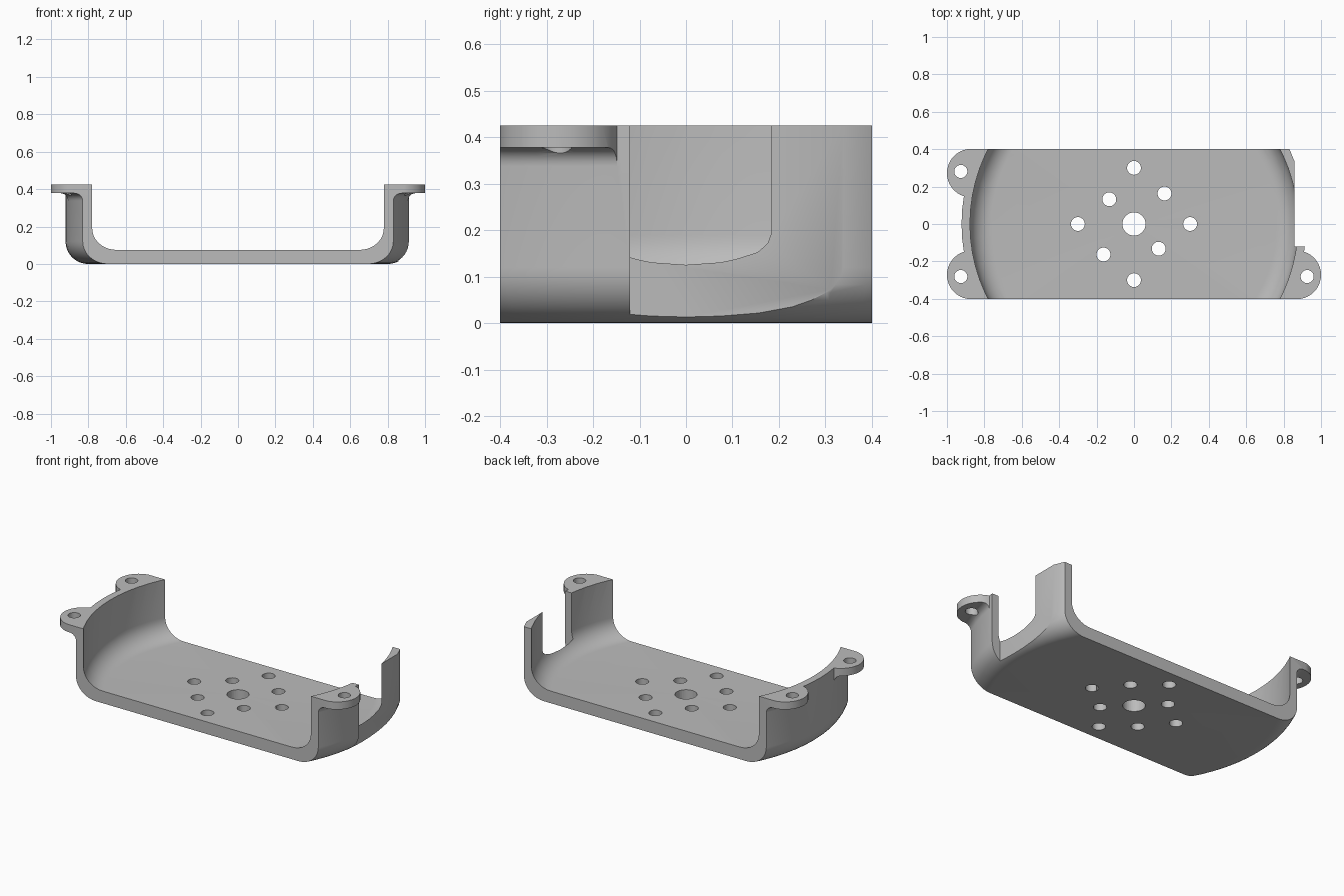
import bpy, bmesh
from math import sin, cos, pi, radians

if "Cube" in bpy.data.objects:
    bpy.data.objects.remove(bpy.data.objects["Cube"], do_unlink=True)

HALF_DEPTH, HEIGHT, FLOOR = 0.4, 0.425, 0.075
R_OUT, R_IN = 0.922, 0.877


def arc(cx, cy, r, start, end, n=10):
    """Points on an arc, angles in degrees."""
    steps = [radians(start + (end - start) * i / n) for i in range(n + 1)]
    return [(cx + r * cos(a), cy + r * sin(a)) for a in steps]


def finish(name, bm):
    bmesh.ops.remove_doubles(bm, verts=bm.verts, dist=1e-5)
    bmesh.ops.recalc_face_normals(bm, faces=bm.faces)
    mesh = bpy.data.meshes.new(name)
    bm.to_mesh(mesh)
    bm.free()
    obj = bpy.data.objects.new(name, mesh)
    bpy.context.collection.objects.link(obj)
    return obj


def lathe(name, profile, segments=72):
    """Spin a closed (radius, z) profile about the vertical axis."""
    bm = bmesh.new()
    verts = [bm.verts.new((r, 0, z)) for r, z in profile]
    pairs = zip(verts, verts[1:] + verts[:1])
    edges = [bm.edges.new(p) for p in pairs
             if p[0].co.x > 0 or p[1].co.x > 0]
    bmesh.ops.spin(bm, geom=verts + edges, cent=(0, 0, 0), axis=(0, 0, 1),
                   angle=2 * pi, steps=segments)
    return finish(name, bm)


def prism(name, outline, z0, z1):
    """Extrude an (x, y) outline between two heights."""
    bm = bmesh.new()
    face = bm.faces.new([bm.verts.new((x, y, z0)) for x, y in outline])
    new = bmesh.ops.extrude_face_region(bm, geom=[face])["geom"]
    top = [v for v in new if isinstance(v, bmesh.types.BMVert)]
    bmesh.ops.translate(bm, verts=top, vec=(0, 0, z1 - z0))
    return finish(name, bm)


def block(name, x0, x1, y0, y1, z0, z1):
    return prism(name, [(x0, y0), (x1, y0), (x1, y1), (x0, y1)], z0, z1)


def combine(target, tool, operation, keep=False):
    mod = target.modifiers.new("cut", "BOOLEAN")
    mod.operation, mod.solver, mod.object = operation, "EXACT", tool
    bpy.context.view_layer.objects.active = target
    bpy.ops.object.modifier_apply(modifier=mod.name)
    if not keep:
        bpy.data.objects.remove(tool, do_unlink=True)


def drill(target, x, y, r):
    hole = prism("hole", arc(x, y, r, 0, 348.75, 31), -0.2, 0.7)
    combine(target, hole, "DIFFERENCE")


# Outer body with rounded lower rim
ro = 0.12
tray = lathe("mounting_tray", [(0, 0)] + arc(R_OUT - ro, ro, ro, -90, 0)
             + [(R_OUT, 0.5), (0, 0.5)])

# Screw ears with a concave fillet underneath
flange = lathe("flange", [(0.89, 0.5), (0.89, 0.33), (R_OUT - 0.004, 0.335)]
               + arc(R_OUT + 0.04, 0.338, 0.04, 180, 90, 6)
               + [(1.3, 0.378), (1.3, 0.5)])
ears = [(-1, -1), (-1, 1), (1, -1)]
for sx, sy in ears:
    outline = [(0.7, 0.142)] + arc(0.87, 0.272, 0.13, -90, 90, 20) + [(0.7, 0.402)]
    ear = prism("ear", [(sx * x, sy * y) for x, y in outline], 0.3, 0.6)
    combine(ear, flange, "INTERSECT", keep=True)
    combine(tray, ear, "UNION")
bpy.data.objects.remove(flange, do_unlink=True)

# Hollow with rounded floor edge
ri = 0.115
hollow = lathe("hollow", [(0, FLOOR)] + arc(R_IN - ri, FLOOR + ri, ri, -90, 0)
               + [(R_IN, 0.8), (0, 0.8)])
combine(tray, hollow, "DIFFERENCE")

# Trim the open front and back and the top
combine(tray, block("trim", -2, 2, -HALF_DEPTH, HALF_DEPTH, -0.5, HEIGHT), "INTERSECT")

# Flat relief that opens the left wall
combine(tray, block("relief", 0.857, 1.5, -0.12, 0.9, -0.5, 0.9), "DIFFERENCE")

# Floor holes and ear screw holes
drill(tray, 0, 0, 0.062)
for x, y in [(0.3, 0), (0, 0.3), (0.163, 0.163), (-0.132, 0.132)]:
    for s in (1, -1):
        drill(tray, s * x, s * y, 0.037)
for sx, sy in ears:
    drill(tray, sx * 0.926, sy * 0.281, 0.035)

# Single grey material
grey = bpy.data.materials.new("plain grey")
grey.use_nodes = True
color = (0.5, 0.5, 0.5, 1)
grey.diffuse_color = color
grey.node_tree.nodes["Principled BSDF"].inputs["Base Color"].default_value = color
tray.data.materials.clear()
tray.data.materials.append(grey)

bpy.ops.object.select_all(action="DESELECT")
tray.select_set(True)
bpy.context.view_layer.objects.active = tray
bpy.ops.object.shade_smooth_by_angle(angle=radians(30))
